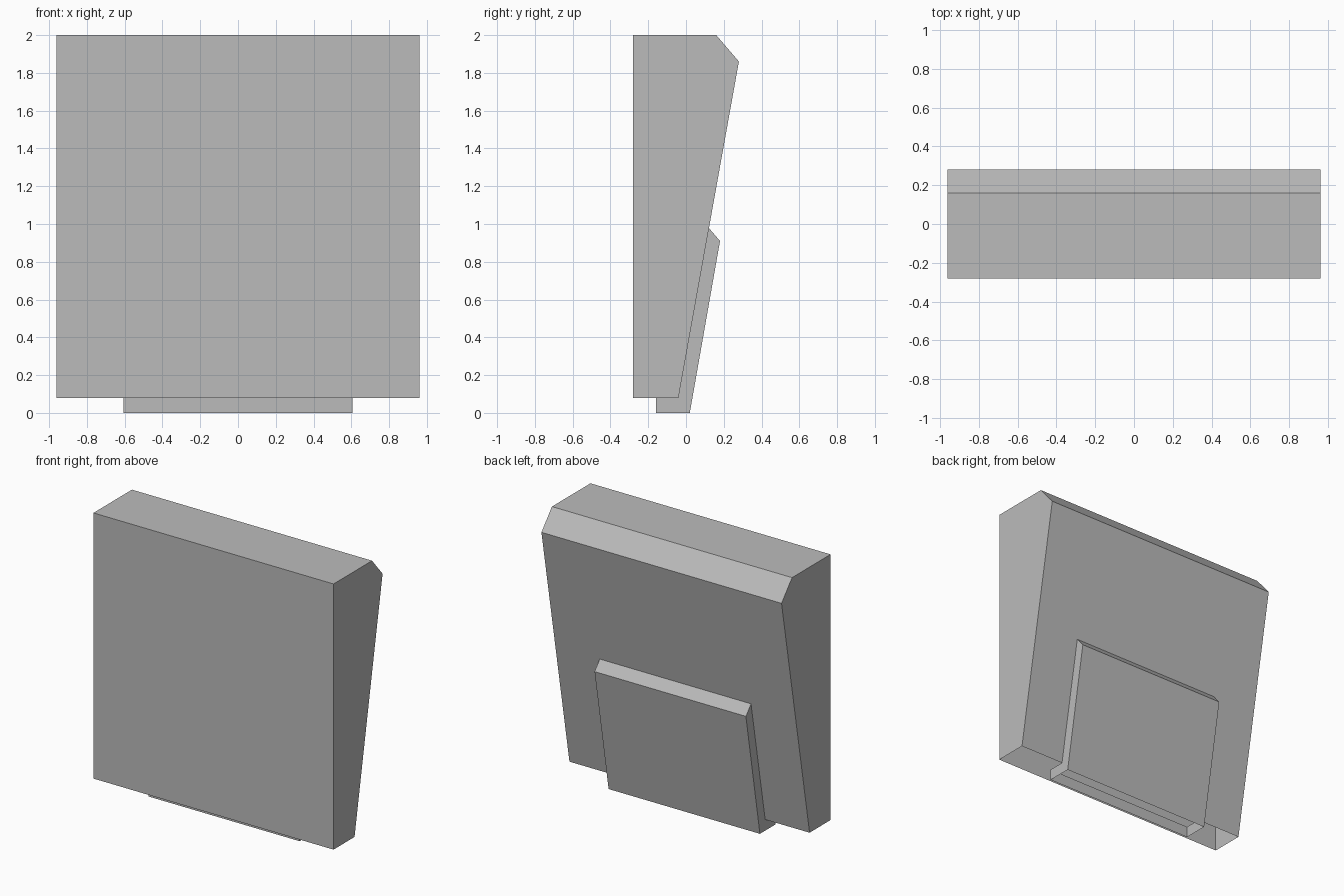
import bpy
import bmesh

cube = bpy.data.objects.get("Cube")
if cube:
    bpy.data.objects.remove(cube, do_unlink=True)

grey = bpy.data.materials.new("plain_grey")
grey.use_nodes = True
colour = (0.5, 0.5, 0.5, 1)
grey.diffuse_color = colour
grey.node_tree.nodes["Principled BSDF"].inputs["Base Color"].default_value = colour


def shell(name, half_width, profile, open_edges):
    """Extrude a (y, z) profile across x, leaving the listed edges open."""
    bm = bmesh.new()
    right = [bm.verts.new((half_width, y, z)) for y, z in profile]
    left = [bm.verts.new((-half_width, y, z)) for y, z in profile]
    bm.faces.new(right)
    bm.faces.new(left[::-1])
    for i in range(len(profile)):
        if i not in open_edges:
            j = (i + 1) % len(profile)
            bm.faces.new((right[i], left[i], left[j], right[j]))
    mesh = bpy.data.meshes.new(name)
    bm.to_mesh(mesh)
    bm.free()
    mesh.materials.append(grey)
    obj = bpy.data.objects.new(name, mesh)
    bpy.context.collection.objects.link(obj)
    return obj


# Tapered main panel, open underneath, with a bevelled top back edge
shell("main_panel", 0.96,
      [(-0.28, 0.08), (-0.04, 0.08), (0.28, 1.86), (0.16, 2.0), (-0.28, 2.0)],
      {0})

# Raised back cover with a foot below the panel, open underneath and where it joins
shell("back_cover", 0.605,
      [(-0.16, 0), (0.02, 0), (0.18, 0.91), (0.12, 0.98), (-0.04, 0.08), (-0.16, 0.08)],
      {0, 3, 4})
